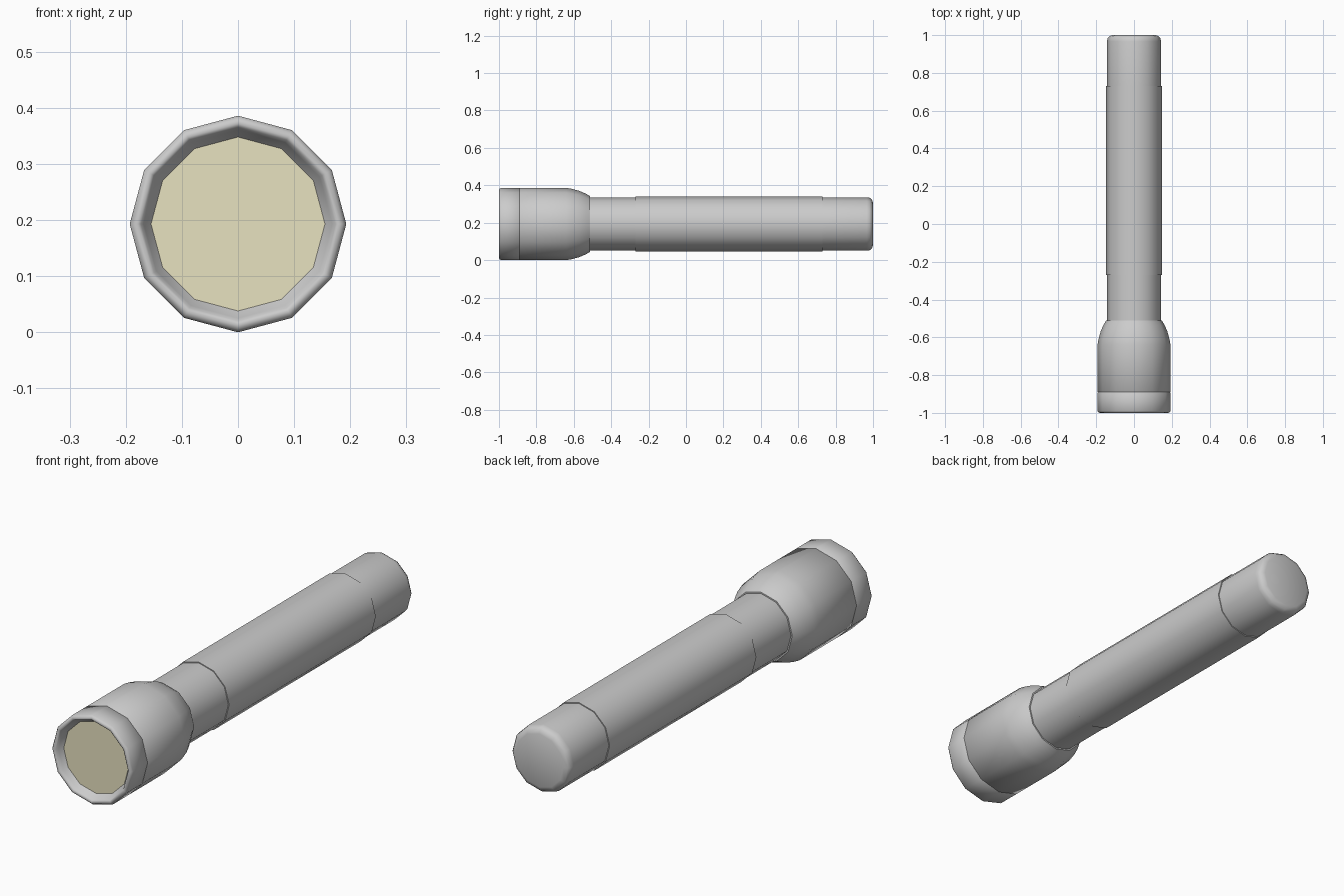
import bpy, bmesh, math

if "Cube" in bpy.data.objects:
    bpy.data.objects.remove(bpy.data.objects["Cube"])

SIDES = 12
AXIS_Z = 0.193


def lathe(name, profile, color=None):
    """Revolve (y, radius) points around the flashlight's long axis; radius 0 closes an end."""
    bm = bmesh.new()
    rings = []
    for y, r in profile:
        if r == 0:
            rings.append([bm.verts.new((0, y, AXIS_Z))])
            continue
        angles = [2 * math.pi * i / SIDES for i in range(SIDES)]
        rings.append([bm.verts.new((r * math.cos(a), y, AXIS_Z + r * math.sin(a))) for a in angles])
    for a, b in zip(rings, rings[1:]):
        for i in range(SIDES):
            j = (i + 1) % SIDES
            if len(a) == 1:
                bm.faces.new((a[0], b[i], b[j]))
            elif len(b) == 1:
                bm.faces.new((a[j], a[i], b[0]))
            else:
                bm.faces.new((a[j], a[i], b[i], b[j]))
    mesh = bpy.data.meshes.new(name)
    bm.to_mesh(mesh)
    bm.free()
    obj = bpy.data.objects.new(name, mesh)
    bpy.context.collection.objects.link(obj)
    bpy.ops.object.select_all(action='DESELECT')
    obj.select_set(True)
    bpy.context.view_layer.objects.active = obj
    bpy.ops.object.shade_smooth_by_angle(angle=math.radians(50))
    if color:
        mat = bpy.data.materials.new(name)
        mat.diffuse_color = color
        mat.use_nodes = True
        mat.node_tree.nodes["Principled BSDF"].inputs["Base Color"].default_value = mat.diffuse_color
        mesh.materials.append(mat)
    return obj


# Front bezel with rounded lip and sloped inner wall
lathe("bezel", [(-0.965, 0.154), (-0.985, 0.168), (-0.996, 0.173), (-1.0, 0.179),
                (-0.998, 0.187), (-0.99, 0.193), (-0.892, 0.193), (-0.89, 0.191)])

# Lens disc
lathe("lens", [(-0.967, 0), (-0.967, 0.155)], (0.8, 0.76, 0.53, 1))

# Head tapering to the neck
lathe("head", [(-0.89, 0.191), (-0.888, 0.193), (-0.64, 0.193), (-0.61, 0.188),
               (-0.57, 0.177), (-0.535, 0.162), (-0.52, 0.153), (-0.512, 0.149), (-0.512, 0.141)])

# Neck
lathe("neck", [(-0.515, 0.143), (-0.27, 0.143)])

# Grip sleeve, slightly thicker than the tube
lathe("grip", [(-0.27, 0.142), (-0.27, 0.147), (0.73, 0.147), (0.73, 0.142)])

# Tail cap with rounded end
lathe("tail_cap", [(0.73, 0.143), (0.967, 0.143), (0.982, 0.140),
                   (0.993, 0.132), (1.0, 0.115), (1.0, 0)])
